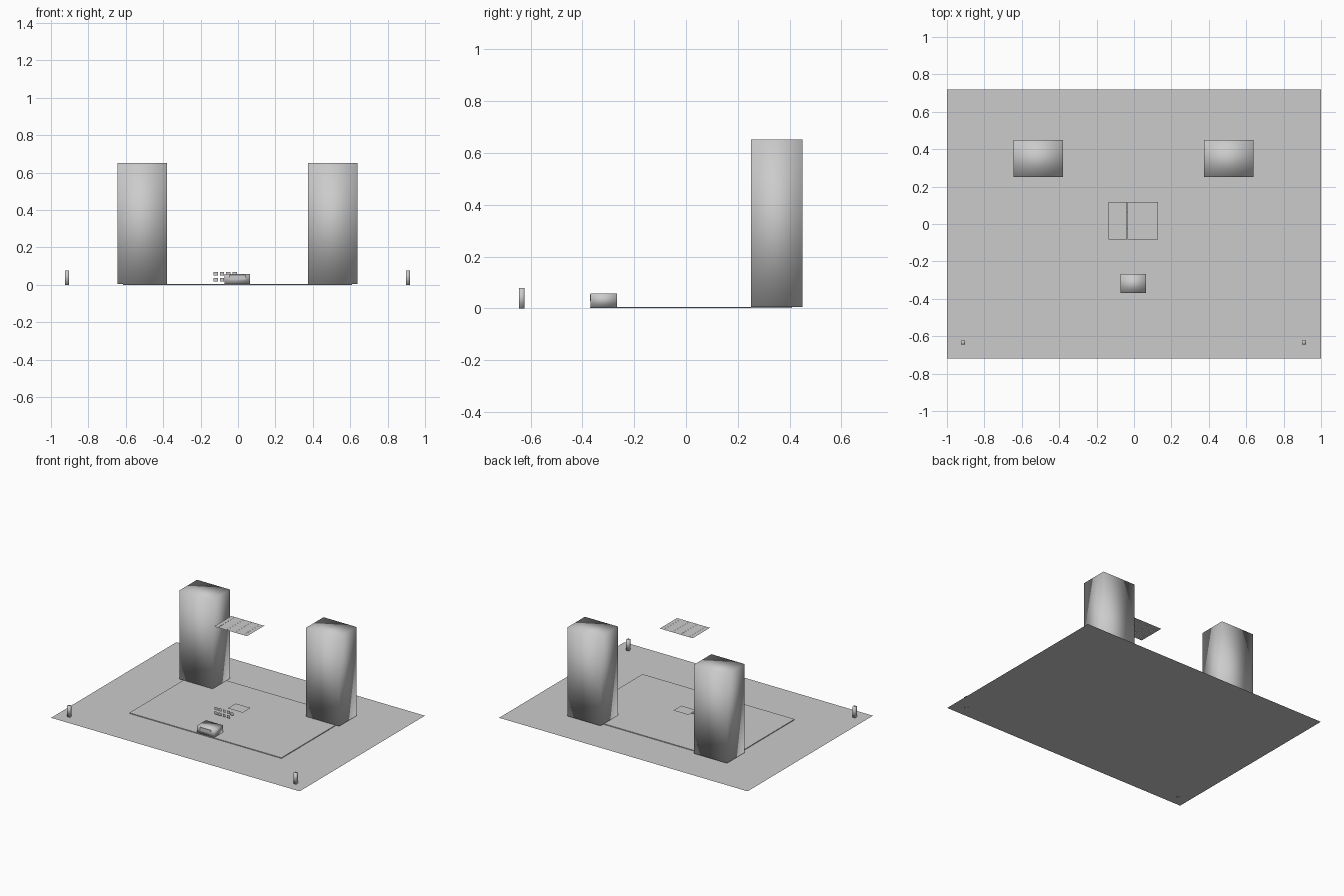
import bpy

if "Cube" in bpy.data.objects:
    bpy.data.objects.remove(bpy.data.objects["Cube"])

DX = -0.003   # the buildings sit very slightly left of centre


def material(name, v):
    m = bpy.data.materials.new(name)
    m.diffuse_color = (v, v, v, 1)
    m.use_nodes = True
    m.node_tree.nodes["Principled BSDF"].inputs["Base Color"].default_value = m.diffuse_color
    return m


GREY = material("light_grey", 0.6)


def mesh_object(name, verts, faces, smooth=False):
    me = bpy.data.meshes.new(name)
    me.from_pydata(verts, [], faces)
    me.materials.append(GREY)
    for p in me.polygons:
        p.use_smooth = smooth
    ob = bpy.data.objects.new(name, me)
    bpy.context.collection.objects.link(ob)
    return ob


def box(name, x0, x1, y0, y1, z0, z1, smooth=False):
    verts = [(x, y, z) for z in (z0, z1) for x, y in
             ((x0, y0), (x1, y0), (x1, y1), (x0, y1))]
    faces = [(3, 2, 1, 0), (4, 5, 6, 7)]
    faces += [(i, (i + 1) % 4, (i + 1) % 4 + 4, i + 4) for i in range(4)]
    return mesh_object(name, verts, faces, smooth)


def flat_sheet(name, x0, x1, y0, y1, z):
    return mesh_object(name, [(x0, y0, z), (x1, y0, z), (x1, y1, z), (x0, y1, z)],
                       [(0, 1, 2, 3)])


def upright_sheet(name, x0, x1, y, z0, z1):
    return mesh_object(name, [(x0, y, z0), (x1, y, z0), (x1, y, z1), (x0, y, z1)],
                       [(0, 1, 2, 3)])


# Ground sheet and thin paved slab
flat_sheet("ground", -1, 1, -0.72, 0.72, 0)
box("paved_slab", DX - 0.612, DX + 0.612, -0.37, 0.41, 0.0005, 0.006)

# Two towers and two gate posts, with smooth shading across their corners
for side, s in (("left", -1), ("right", 1)):
    x = DX + s * 0.509
    box(side + "_tower", x - 0.133, x + 0.133, 0.25, 0.45, 0.006, 0.652, True)
    x = DX + s * 0.911
    box(side + "_post", x - 0.011, x + 0.011, -0.645, -0.623, 0, 0.078, True)

# Entrance block with its front plate
box("entrance_block", DX - 0.068, DX + 0.068, -0.368, -0.267, 0.006, 0.058, True)
box("entrance_plate", DX - 0.043, DX + 0.043, -0.370, -0.368, 0.028, 0.053)

# Floating roof made of five strips
cuts = [-0.133, -0.102, -0.033, 0.033, 0.102, 0.133]
for i, (a, b) in enumerate(zip(cuts, cuts[1:])):
    flat_sheet("roof_strip_%d" % i, DX + a + 0.0005, DX + b - 0.0005, -0.082, 0.117, 0.652)

# Small low platform under the roof
flat_sheet("low_platform", DX - 0.06, DX + 0.06, -0.027, 0.064, 0.055)

# Free-standing window panes in two rows, and one set further back
for row, z in enumerate((0.017, 0.049)):
    for col in range(4):
        x = -0.131 + col * 0.034
        upright_sheet("window_%d_%d" % (row, col), x, x + 0.023, -0.084, z, z + 0.021)
upright_sheet("door_pane", -0.036, -0.012, -0.035, 0.017, 0.038)
